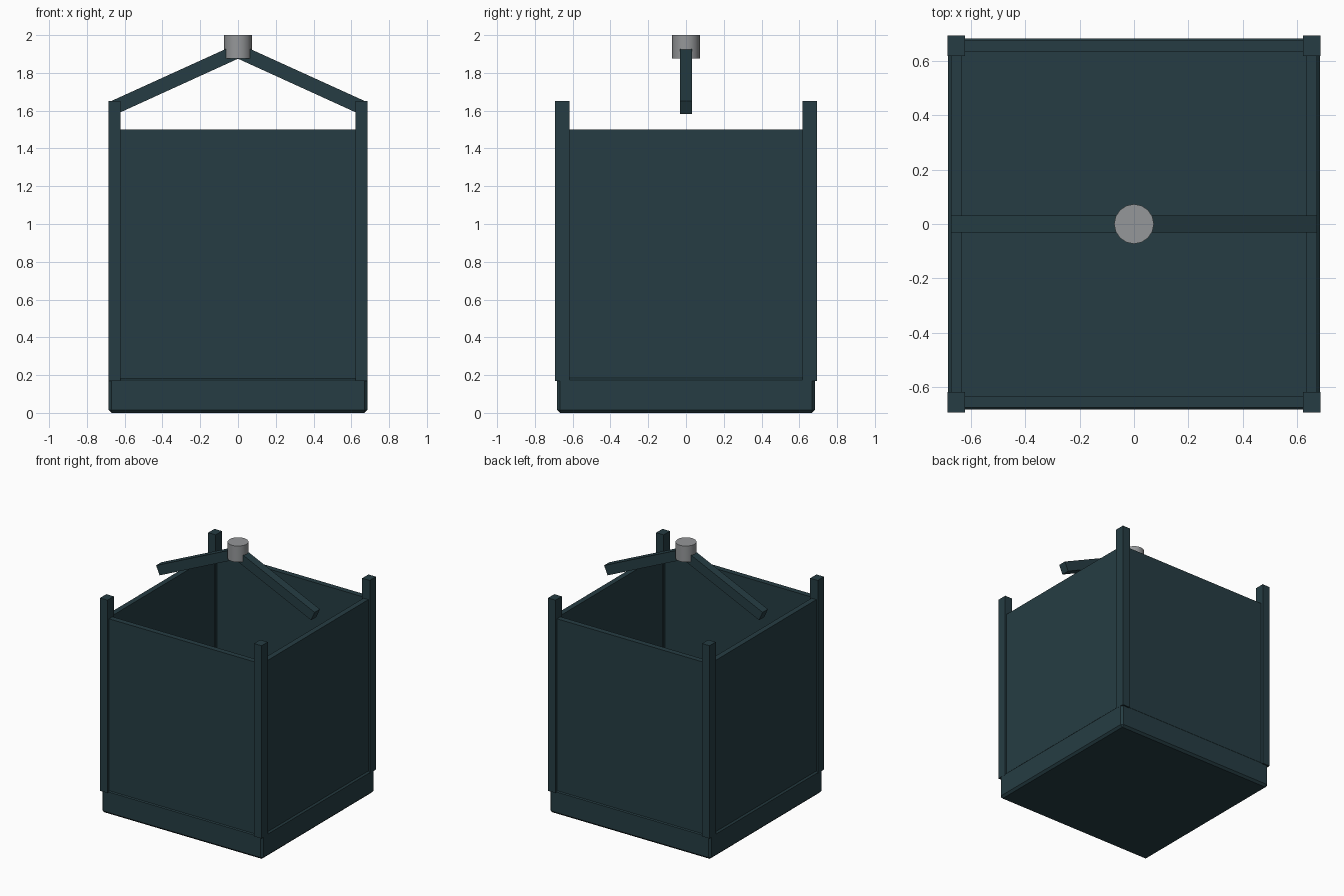
import bpy, bmesh, math
from mathutils import Matrix, Vector

if "Cube" in bpy.data.objects:
    bpy.data.objects.remove(bpy.data.objects["Cube"])


def material(name, rgb):
    m = bpy.data.materials.new(name)
    m.diffuse_color = (*rgb, 1)
    m.use_nodes = True
    m.node_tree.nodes["Principled BSDF"].inputs["Base Color"].default_value = m.diffuse_color
    return m


TEAL = material("dark teal paint", (0.019, 0.046, 0.056))
STEEL = material("grey steel", (0.30, 0.31, 0.32))


def finish(name, bm, mat):
    me = bpy.data.meshes.new(name)
    bmesh.ops.recalc_face_normals(bm, faces=bm.faces)
    bm.to_mesh(me)
    bm.free()
    me.materials.append(mat)
    ob = bpy.data.objects.new(name, me)
    bpy.context.collection.objects.link(ob)
    return ob


def box(name, lo, hi, bevel=0):
    lo, hi = Vector(lo), Vector(hi)
    bm = bmesh.new()
    bmesh.ops.create_cube(bm, size=1, matrix=Matrix.Translation((lo + hi) / 2)
                          @ Matrix.Diagonal((*(hi - lo), 1)))
    if bevel:
        bmesh.ops.bevel(bm, geom=bm.edges[:], offset=bevel, segments=1,
                        profile=0.5, affect='EDGES')
    return finish(name, bm, TEAL)


# Bevelled floor slab
box("base", (-0.685, -0.683, 0), (0.685, 0.683, 0.19), 0.016)

# Four thin side walls
for s, label in ((-1, "front"), (1, "back")):
    a, b = sorted((s * 0.634, s * 0.676))
    box(label + "_wall", (-0.64, a, 0.18), (0.64, b, 1.5))
for s, label in ((-1, "left"), (1, "right")):
    a, b = sorted((s * 0.633, s * 0.674))
    box(label + "_wall", (a, -0.64, 0.18), (b, 0.64, 1.5))

# Corner posts
for sx in (-1, 1):
    for sy in (-1, 1):
        x = sorted((sx * 0.622, sx * 0.686))
        y = sorted((sy * 0.618, sy * 0.694))
        box("corner_post", (x[0], y[0], 0.17), (x[1], y[1], 1.65))

# Sloping lifting arms, extruded from a side profile
for s, label in ((-1, "left"), (1, "right")):
    bm = bmesh.new()
    prof = [(0, 1.875), (0.643, 1.582), (0.673, 1.65), (0, 1.956)]
    face = bm.faces.new([bm.verts.new((s * x, -0.032, z)) for x, z in prof])
    r = bmesh.ops.extrude_face_region(bm, geom=[face])
    bmesh.ops.translate(bm, vec=(0, 0.064, 0),
                        verts=[v for v in r["geom"] if isinstance(v, bmesh.types.BMVert)])
    finish(label + "_lifting_arm", bm, TEAL)

# Steel hub at the top
bm = bmesh.new()
bmesh.ops.create_cone(bm, cap_ends=True, segments=16, radius1=0.073, radius2=0.073,
                      depth=0.124, matrix=Matrix.Translation((0, 0, 1.938)))
hub = finish("lifting_hub", bm, STEEL)
bpy.context.view_layer.objects.active = hub
hub.select_set(True)
bpy.ops.object.shade_smooth_by_angle(angle=math.radians(35))
